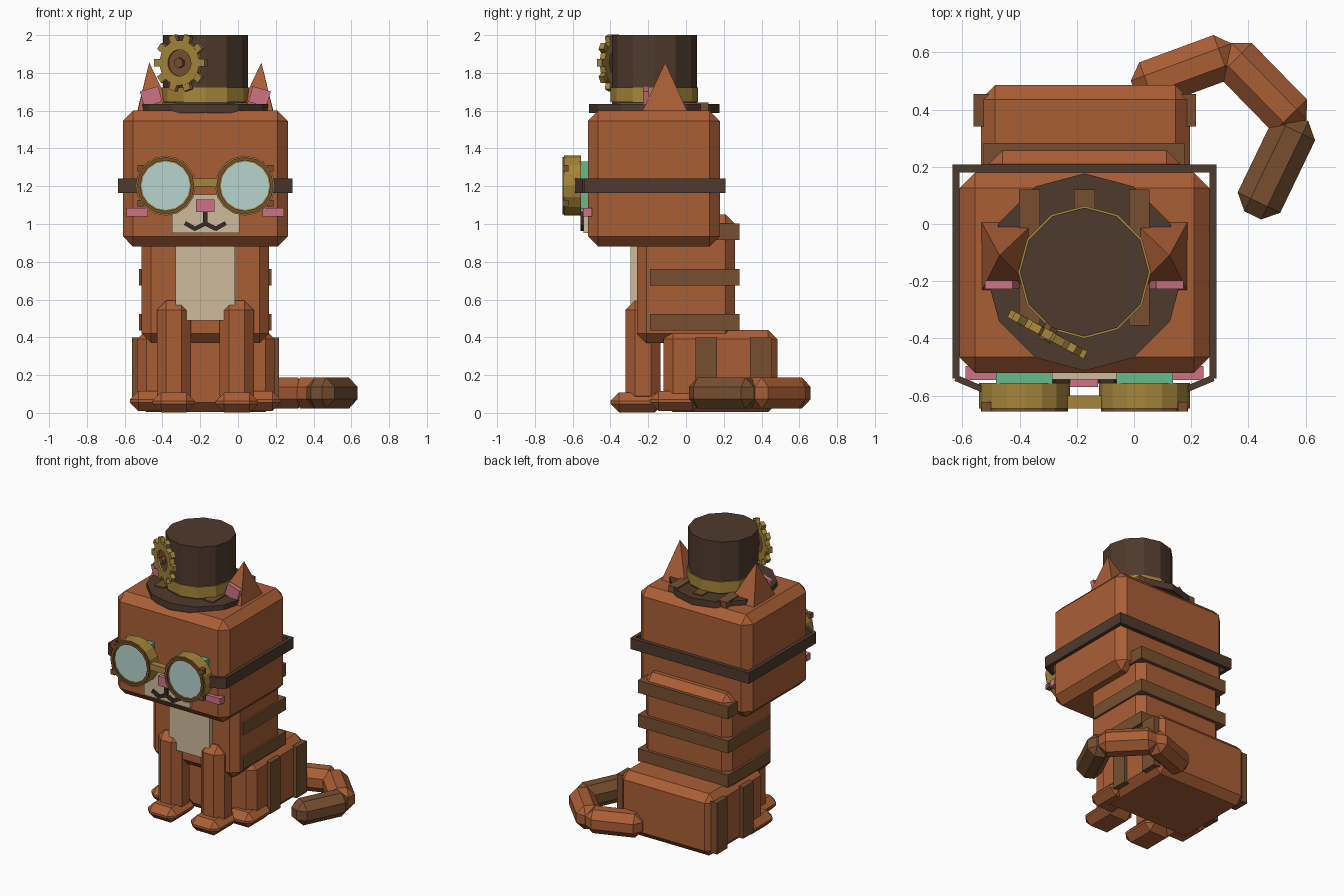
import bpy, bmesh, math
from mathutils import Matrix, Vector

if "Cube" in bpy.data.objects:
    bpy.data.objects.remove(bpy.data.objects["Cube"])

CX = -0.173  # symmetry axis of the body


def material(name, rgb):
    m = bpy.data.materials.new(name)
    m.diffuse_color = (*rgb, 1)
    m.use_nodes = True
    m.node_tree.nodes["Principled BSDF"].inputs["Base Color"].default_value = m.diffuse_color
    return m


FUR = material("orange fur", (0.40, 0.112, 0.037))
STRIPE = material("brown stripe", (0.185, 0.078, 0.030))
DARK = material("dark leather", (0.078, 0.042, 0.026))
GOLD = material("brass", (0.38, 0.235, 0.042))
TAN = material("cream", (0.62, 0.50, 0.335))
PINK = material("pink", (0.62, 0.17, 0.24))
GREEN = material("eye green", (0.125, 0.50, 0.27))
GLASS = material("pale glass", (0.47, 0.66, 0.61))
MOUTH = material("mouth dark", (0.045, 0.025, 0.018))


def finish(name, bm, mat):
    bmesh.ops.recalc_face_normals(bm, faces=bm.faces)
    me = bpy.data.meshes.new(name)
    bm.to_mesh(me)
    bm.free()
    me.materials.append(mat)
    ob = bpy.data.objects.new(name, me)
    bpy.context.collection.objects.link(ob)
    return ob


def block(name, size, matrix, mat, chamfer=0):
    """Box of a given size, optionally chamfered, placed by a matrix."""
    bm = bmesh.new()
    bmesh.ops.create_cube(bm, size=1)
    bmesh.ops.scale(bm, vec=size, verts=bm.verts)
    if chamfer:
        bmesh.ops.bevel(bm, geom=bm.edges[:], offset=chamfer, segments=1, affect='EDGES')
    bm.transform(matrix)
    return finish(name, bm, mat)


def box(name, x, y, z, mat, chamfer=0):
    """Box from its extents on each axis."""
    c = Vector([(r[0] + r[1]) / 2 for r in (x, y, z)])
    return block(name, [r[1] - r[0] for r in (x, y, z)], Matrix.Translation(c), mat, chamfer)


def bar(name, a, b, width, height, mat, chamfer=0):
    """Box running from point a to point b; width lies sideways, height upwards."""
    a, b = Vector(a), Vector(b)
    d = (b - a).normalized()
    side = Vector((0, 1, 0)) if abs(d.y) < 0.01 else Vector((0, 0, 1)).cross(d).normalized()
    up = d.cross(side)
    m = Matrix((d, side, up)).transposed().to_4x4()
    return block(name, ((b - a).length, width, height),
                 Matrix.Translation((a + b) / 2) @ m, mat, chamfer)


def lathe(name, profile, sides, center, axis, mat, closed=False):
    """Revolve (radius, height) points around an axis; ends are capped unless closed."""
    bm = bmesh.new()
    rot = Vector((0, 0, 1)).rotation_difference(Vector(axis)).to_matrix()
    rings = []
    for r, h in profile:
        rings.append([bm.verts.new(Vector(center) + rot @ Vector(
            (r * math.cos(2 * math.pi * i / sides), r * math.sin(2 * math.pi * i / sides), h)))
            for i in range(sides)])
    pairs = list(zip(rings, rings[1:]))
    if closed:
        pairs.append((rings[-1], rings[0]))
    else:
        bm.faces.new(rings[0])
        bm.faces.new(rings[-1])
    for p, q in pairs:
        for i in range(sides):
            j = (i + 1) % sides
            bm.faces.new((p[i], p[j], q[j], q[i]))
    return finish(name, bm, mat)


def ring(name, inner, outer, h0, h1, sides, center, axis, mat):
    return lathe(name, [(inner, h0), (outer, h0), (outer, h1), (inner, h1)],
                 sides, center, axis, mat, closed=True)


# Body masses
box("head", (-0.61, 0.264), (-0.52, 0.18), (0.88, 1.60), FUR, 0.055)
box("torso", (-0.51, 0.164), (-0.26, 0.26), (0.37, 1.05), FUR, 0.05)
box("hips", (-0.535, 0.195), (-0.12, 0.485), (0.005, 0.44), FUR, 0.05)
box("chest_patch", (-0.33, -0.015), (-0.295, -0.24), (0.49, 0.92), TAN)

# Stripes around the back, over the hips and on top of the head
for i, z in enumerate((0.435, 0.675, 0.915)):
    box(f"back_stripe_{i}", (-0.525, 0.177), (-0.19, 0.283), (z, z + 0.088), STRIPE)
for i, y in enumerate((0.05, 0.34)):
    box(f"hip_stripe_{i}", (-0.56, 0.217), (y, y + 0.115), (0.04, 0.40), STRIPE)
for i, x in enumerate((-0.365, CX, 0.018)):
    box(f"head_stripe_{i}", (x - 0.036, x + 0.036), (-0.355, 0.12), (1.58, 1.642), STRIPE)

# Parts mirrored left and right
for s, side in ((-1, "left"), (1, "right")):
    def span(a, b):
        return sorted((CX + s * a, CX + s * b))

    # Legs and paws
    box(f"{side}_front_leg", span(0.075, 0.257), (-0.32, -0.135), (0.04, 0.595), FUR, 0.05)
    box(f"{side}_front_paw", span(0.055, 0.28), (-0.40, -0.12), (0.003, 0.108), FUR, 0.045)
    box(f"{side}_rear_paw", span(0.19, 0.40), (-0.19, 0.08), (0.01, 0.115), FUR, 0.045)

    # Ear: four-sided pyramid leaning outwards
    bm = bmesh.new()
    base = [bm.verts.new((CX + s * x, y, 1.59))
            for x, y in ((0.17, -0.235), (0.36, -0.235), (0.362, 0.01), (0.17, 0.01))]
    tip = bm.verts.new((CX + s * 0.297, -0.11, 1.855))
    bm.faces.new(base)
    for i in range(4):
        bm.faces.new((base[i], base[(i + 1) % 4], tip))
    finish(f"{side}_ear", bm, FUR)
    block(f"{side}_inner_ear", (0.10, 0.03, 0.085), Matrix.Translation((CX + s * 0.287, -0.212, 1.675))
          @ Matrix.Rotation(s * 0.28, 4, 'Y'), PINK)

    # Cheek and eye
    box(f"{side}_cheek", span(0.304, 0.416), (-0.545, -0.497), (1.04, 1.085), PINK)
    box(f"{side}_eye", span(0.112, 0.31), (-0.56, -0.50), (1.08, 1.33), GREEN)

    # Goggle barrel, rim and lens
    g, front = (CX + s * 0.21, -0.555, 1.203), (0, -1, 0)
    ring(f"{side}_goggle_barrel", 0.128, 0.159, 0, 0.09, 16, g, front, GOLD)
    ring(f"{side}_goggle_rim", 0.134, 0.152, 0.08, 0.1, 16, g, front, STRIPE)
    lathe(f"{side}_goggle_lens", [(0.13, 0.002), (0.13, 0.085)], 16, g, front, GLASS)
    for z in (1.11, 1.295):
        box(f"{side}_goggle_screw", span(0.327, 0.36), (-0.655, -0.622), (z - 0.017, z + 0.017), STRIPE)

    # Strap along the side of the head, bent in to the goggles
    box(f"{side}_strap", span(0.436, 0.461), (-0.54, 0.18), (1.165, 1.242), DARK)
    bar(f"{side}_strap_end", (CX + s * 0.45, -0.538, 1.203), (CX + s * 0.35, -0.58, 1.203),
        0.022, 0.077, DARK)

    # Smile half
    bar(f"{side}_smile_inner", (CX, -0.548, 1.002), (CX + s * 0.055, -0.548, 0.975), 0.02, 0.022, MOUTH)
    bar(f"{side}_smile_outer", (CX + s * 0.05, -0.548, 0.972), (CX + s * 0.108, -0.548, 1.005),
        0.02, 0.022, MOUTH)

box("back_strap", (-0.635, 0.288), (0.18, 0.208), (1.165, 1.242), DARK)
box("goggle_bridge", (-0.235, -0.11), (-0.645, -0.60), (1.198, 1.242), GOLD)

# Face
box("muzzle", (-0.35, 0.008), (-0.543, -0.50), (0.953, 1.155), TAN)
box("nose", (-0.223, -0.125), (-0.57, -0.53), (1.063, 1.13), PINK)
box("mouth_line", (CX - 0.011, CX + 0.011), (-0.558, -0.538), (0.99, 1.065), MOUTH)

# Top hat
up = (0, 0, 1)
hat = (CX, -0.168, 0)
lathe("hat_brim", [(0.345, 1.587), (0.345, 1.634)], 12, hat, up, DARK)
lathe("hat_crown", [(0.225, 1.62), (0.225, 2.0)], 12, hat, up, DARK)
lathe("hat_band", [(0.232, 1.645), (0.232, 1.722)], 12, hat, up, GOLD)

# Gear on the hat: toothed ring, spokes and axle
axis = Vector((-0.48, -0.877, 0)).normalized()
across = Vector((0.877, -0.48, 0)).normalized()
gc = Vector((-0.303, -0.385, 1.853))
ring("gear_ring", 0.07, 0.12, -0.016, 0.016, 20, gc, axis, GOLD)
frame = Matrix((across, axis, Vector((0, 0, 1)))).transposed().to_4x4()
for i in range(10):
    m = Matrix.Translation(gc) @ frame @ Matrix.Rotation(math.tau * (i + 0.5) / 10, 4, 'Y')
    block(f"gear_tooth_{i}", (0.04, 0.03, 0.042), m @ Matrix.Translation((0, 0, 0.131)), GOLD)
lathe("gear_disc", [(0.075, -0.012), (0.075, 0.004)], 20, gc, axis, STRIPE)
lathe("gear_axle", [(0.028, -0.06), (0.028, 0.024)], 6, gc, axis, STRIPE)

# Curled tail with a dark tip
T = 0.105
for name, a, b, mat in (("tail_base", (0.0, 0.47), (0.353, 0.60), FUR),
                        ("tail_middle", (0.318, 0.61), (0.58, 0.342), FUR),
                        ("tail_tip", (0.58, 0.373), (0.415, 0.03), STRIPE)):
    bar(name, (*a, T), (*b, T), 0.165, 0.165, mat, 0.05)
